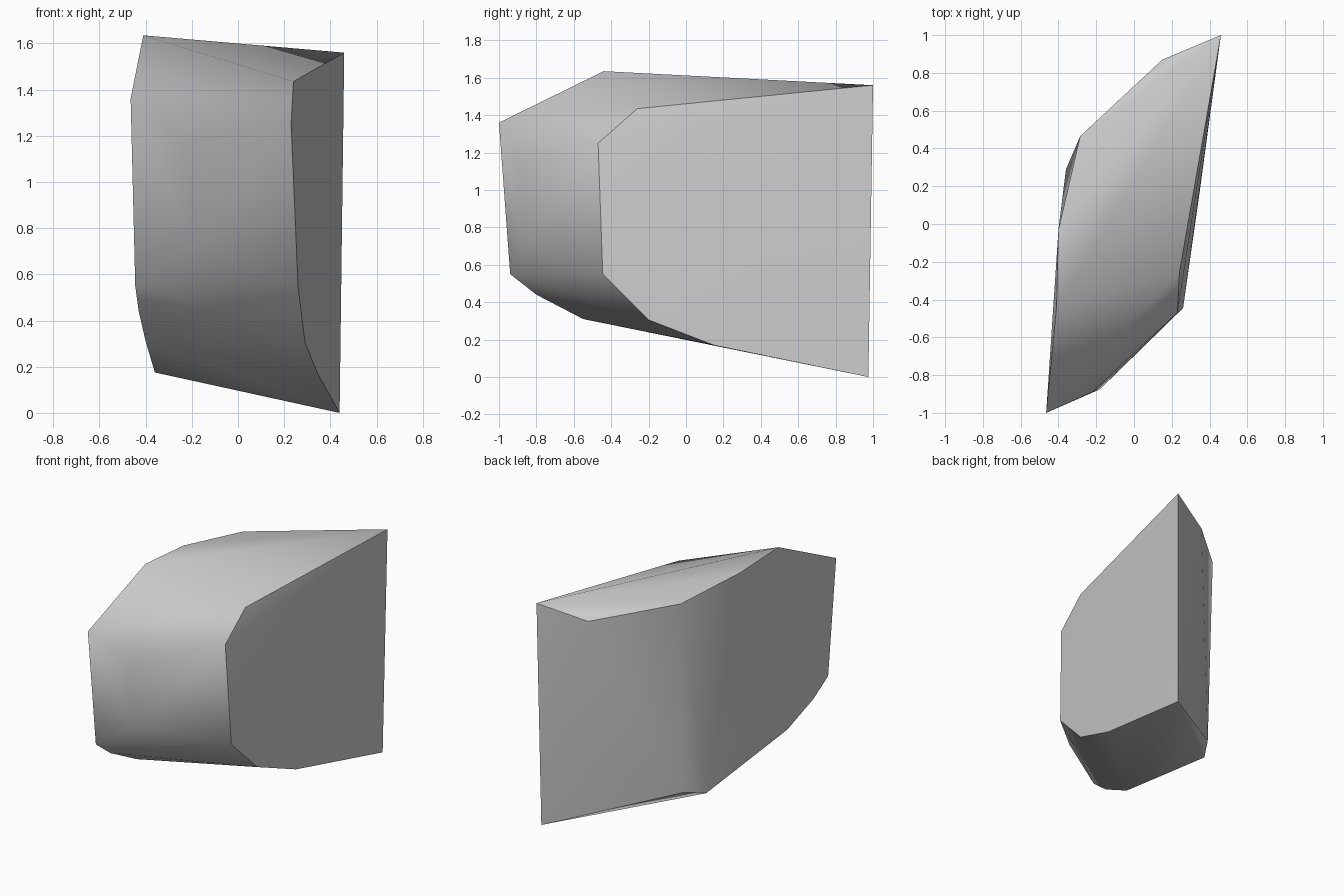
import bpy
import bmesh

cube = bpy.data.objects.get("Cube")
if cube:
    bpy.data.objects.remove(cube, do_unlink=True)


def make_material(name, colour):
    material = bpy.data.materials.new(name)
    material.use_nodes = True
    material.diffuse_color = colour
    material.node_tree.nodes["Principled BSDF"].inputs["Base Color"].default_value = colour
    return material


# Outline of the broad flat side, from the top back corner round the front
left_outline = [
    (.46, 1, 1.56), (.24, -.26, 1.435), (.23, -.47, 1.25), (.26, -.445, .55),
    (.29, -.2, .305), (.345, .15, .17), (.44, .975, 0),
]
# Outline of the opposite side
right_outline = [
    (-.4, -.03, 1.61), (-.41, -.44, 1.635), (-.465, -1, 1.36), (-.445, -.94, .55),
    (-.43, -.8, .44), (-.4, -.55, .31), (-.36, .29, .175),
]
# Corners of the bulging front ridge and of the slanted back
front_ridge = [(-.22, -.89, 1.18), (-.18, -.875, .72)]
back_corners = [(.15, .87, 1.465), (-.285, .465, 1.55), (-.28, .42, .21)]

# Wrap a solid shell around the corners
bm = bmesh.new()
for corner in left_outline + right_outline + front_ridge + back_corners:
    bm.verts.new(corner)
bmesh.ops.convex_hull(bm, input=bm.verts)
bmesh.ops.delete(bm, geom=[v for v in bm.verts if not v.link_faces], context="VERTS")
bmesh.ops.recalc_face_normals(bm, faces=bm.faces)


def region(face):
    """Which of the three smooth regions of the block a face belongs to."""
    n = face.normal
    if n.x > .85:
        return "flat side"
    if abs(n.z) < .4 and (n.y > .3 or n.x < -.8):
        return "far side and back"
    return "rounded band"


# Smooth within each region, crisp where regions meet
for face in bm.faces:
    face.smooth = True
for edge in bm.edges:
    regions = {region(face) for face in edge.link_faces}
    edge.smooth = len(regions) == 1

mesh = bpy.data.meshes.new("stone_block")
bm.to_mesh(mesh)
bm.free()
mesh.materials.append(make_material("light grey stone", (.6, .6, .6, 1)))
block = bpy.data.objects.new("stone_block", mesh)
bpy.context.collection.objects.link(block)
